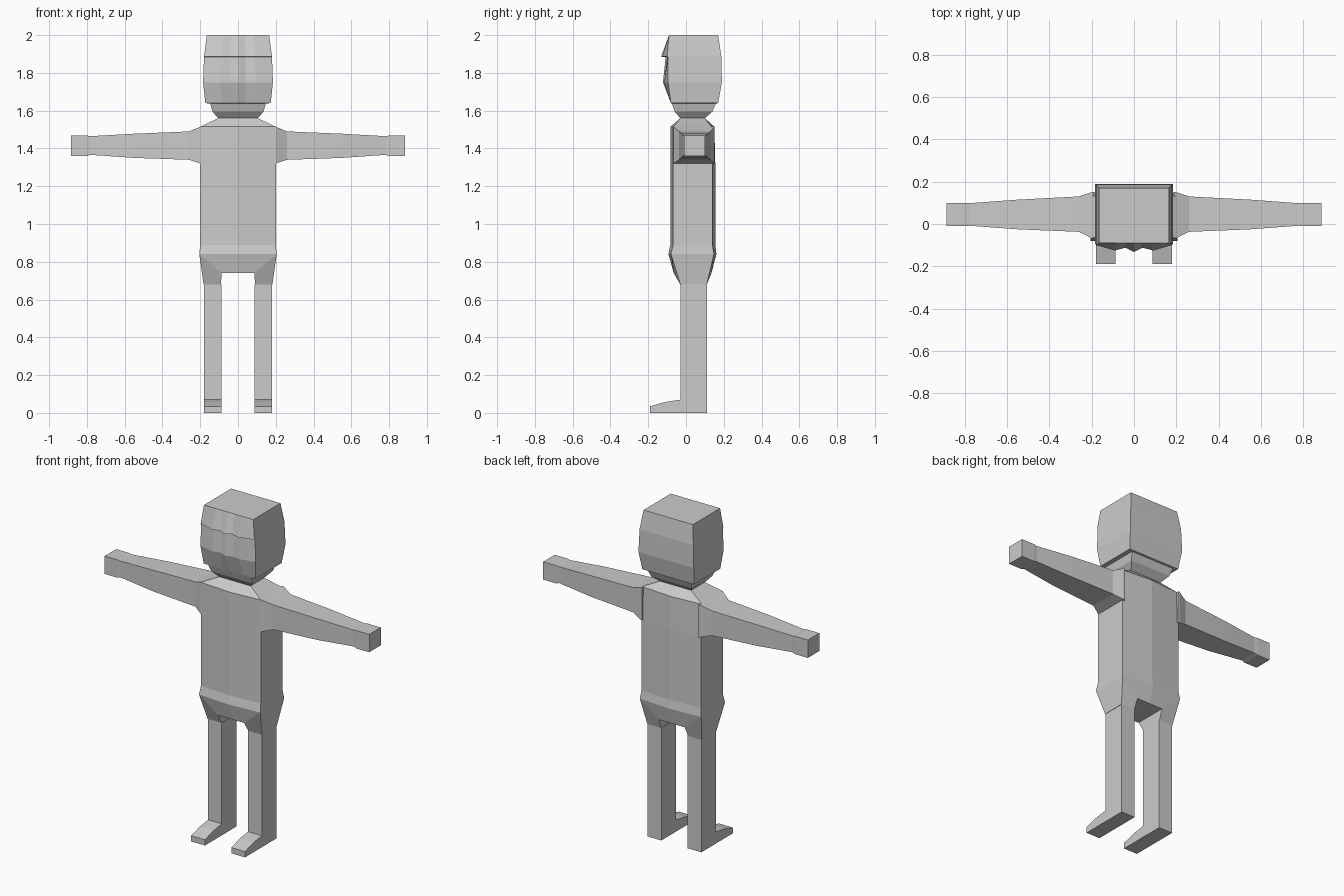
import bpy, bmesh

grey = bpy.data.materials.new("plain grey")
grey.diffuse_color = (0.6, 0.6, 0.6, 1)


def loft(name, rings, mirror=False):
    """Skin a list of equal-length point rings, with flat faces and end caps."""
    bm = bmesh.new()
    vs = [[bm.verts.new(p) for p in r] for r in rings]
    n = len(vs[0])
    for a, b in zip(vs, vs[1:]):
        for i in range(n):
            j = (i + 1) % n
            bm.faces.new((a[i], a[j], b[j], b[i]))
    bm.faces.new(vs[0][::-1])
    bm.faces.new(vs[-1])
    bmesh.ops.recalc_face_normals(bm, faces=bm.faces[:])
    me = bpy.data.meshes.new(name)
    bm.to_mesh(me)
    bm.free()
    me.materials.append(grey)
    ob = bpy.data.objects.new(name, me)
    bpy.context.collection.objects.link(ob)
    if mirror:
        ob.modifiers.new("mirror", 'MIRROR').use_mirror_merge = False
    return ob


def body_ring(z, w, front, back, bulge):
    """Six-sided section with a slight ridge down the front and back."""
    return [(-w, front, z), (0, front - bulge, z), (w, front, z),
            (w, back, z), (0, back + bulge, z), (-w, back, z)]


# Torso from crotch to neck
loft("torso", [body_ring(*r) for r in (
    (0.74, 0.087, -0.065, 0.135, 0.0),
    (0.84, 0.205, -0.08, 0.148, 0.013),
    (0.89, 0.20, -0.068, 0.14, 0.015),
    (1.32, 0.20, -0.068, 0.14, 0.015),
    (1.515, 0.20, -0.068, 0.135, 0.015),
    (1.56, 0.105, -0.03, 0.10, 0.0))])

# Thighs flaring up into the hips
loft("thigh", [
    [(0.09, -0.03, 0.68), (0.182, -0.03, 0.68), (0.182, 0.11, 0.68), (0.09, 0.11, 0.68)],
    [(0.087, -0.065, 0.74), (0.205, -0.08, 0.84), (0.205, 0.148, 0.84), (0.087, 0.135, 0.74)],
], True)

# Legs with feet, as an extruded side profile
profile = [(0.11, 0), (-0.19, 0), (-0.19, 0.035), (-0.11, 0.058),
           (-0.03, 0.07), (-0.03, 0.68), (0.11, 0.68)]
loft("leg_and_foot", [[(x, y, z) for y, z in profile] for x in (0.088, 0.18)], True)

# Arms with hands: x, front, back, bottom, top
arm = [(0.19, -0.068, 0.15, 1.318, 1.515), (0.20, -0.066, 0.15, 1.32, 1.515),
       (0.26, -0.037, 0.13, 1.34, 1.49), (0.55, -0.025, 0.115, 1.35, 1.478),
       (0.78, -0.008, 0.098, 1.366, 1.465), (0.80, -0.01, 0.10, 1.36, 1.468),
       (0.885, -0.01, 0.10, 1.36, 1.468)]
loft("arm", [[(x, f, b0), (x, k, b0), (x, k, t), (x, f, t)]
             for x, f, k, b0, t in arm], True)

# Head: height, half width, back, front depth at edge, cheek, dip and centre
columns = (1, 0.5, 0.22, 0)


def head_ring(z, w, back, fronts):
    half = [(w * c, y, z) for c, y in zip(columns, fronts)]
    left = [(-x, y, z) for x, y, z in half]
    return left + half[-2::-1] + [(w, back, z), (-w, back, z)]


loft("head", [head_ring(*r) for r in (
    (1.56, 0.105, 0.10, (-0.03,) * 4),
    (1.595, 0.135, 0.14, (-0.06,) * 4),
    (1.638, 0.147, 0.158, (-0.075,) * 4),
    (1.64, 0.173, 0.17, (-0.08,) * 4),
    (1.75, 0.185, 0.19, (-0.095, -0.115, -0.107, -0.122)),
    (1.883, 0.18, 0.187, (-0.095, -0.10, -0.10, -0.108)),
    (1.886, 0.18, 0.187, (-0.10, -0.125, -0.112, -0.132)),
    (2.0, 0.165, 0.17, (-0.09,) * 4))])
